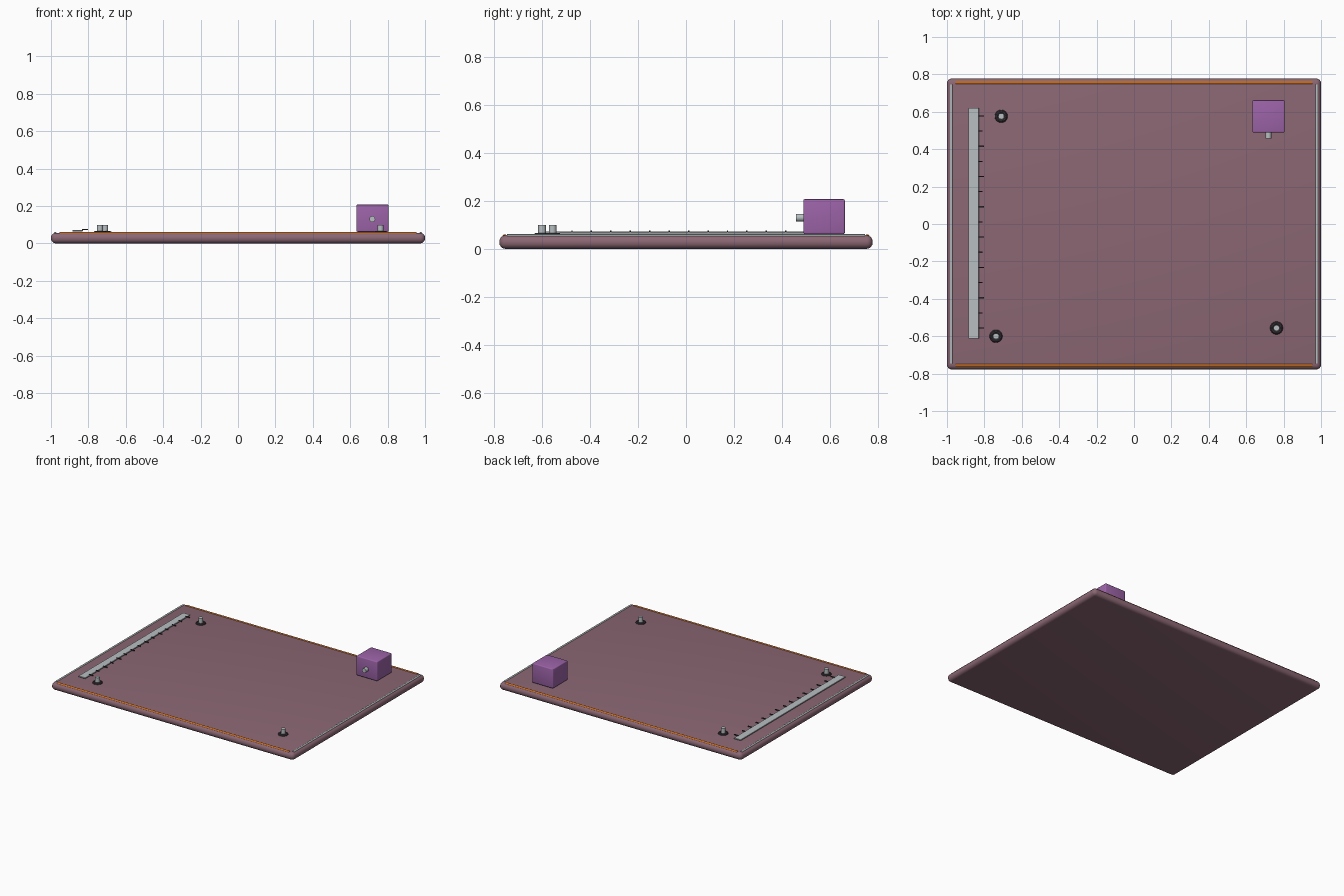
import bpy, math

if "Cube" in bpy.data.objects:
    bpy.data.objects.remove(bpy.data.objects["Cube"])


def mat(name, rgb):
    """Flat material from sRGB 0-255 values."""
    m = bpy.data.materials.new(name)
    m.diffuse_color = [((c / 255 + 0.055) / 1.055) ** 2.4 for c in rgb] + [1.0]
    m.use_nodes = True
    m.node_tree.nodes["Principled BSDF"].inputs["Base Color"].default_value = m.diffuse_color
    return m


MAUVE = mat("mauve board", (139, 103, 115))
PURPLE = mat("purple box", (156, 99, 168))
SILVER = mat("silver metal", (184, 192, 194))
COPPER = mat("copper trim", (196, 108, 36))
DARK = mat("dark rubber", (62, 55, 62))


def finish(o, name, m, smooth=True):
    o.name = name
    o.data.materials.append(m)
    if smooth:
        bpy.ops.object.shade_smooth_by_angle(angle=math.radians(35))
    return o


def box(name, m, lo, hi, bevel=0.0, segments=2):
    bpy.ops.mesh.primitive_cube_add(size=1, location=[(a + b) / 2 for a, b in zip(lo, hi)])
    o = bpy.context.object
    o.scale = [b - a for a, b in zip(lo, hi)]
    bpy.ops.object.transform_apply(location=False, rotation=False, scale=True)
    if bevel:
        mod = o.modifiers.new("bevel", 'BEVEL')
        mod.width, mod.segments = bevel, segments
        bpy.ops.object.modifier_apply(modifier=mod.name)
    return finish(o, name, m, bool(bevel))


def rod(name, m, centre, radius, length, rot=(0, 0, 0), verts=24):
    bpy.ops.mesh.primitive_cylinder_add(vertices=verts, radius=radius, depth=length,
                                        location=centre, rotation=rot)
    return finish(bpy.context.object, name, m)


# Board with rounded rim
box("board", MAUVE, (-1, -0.778, 0), (1, 0.778, 0.056), 0.026, 5)

# Edge trims: copper front and back, silver left and right
for s, side in ((-1, "front"), (1, "back")):
    rod("trim_" + side, COPPER, (0, s * 0.755, 0.05), 0.01, 1.91, (0, math.pi / 2, 0), 16)
for s, side in ((-1, "left"), (1, "right")):
    rod("trim_" + side, SILVER, (s * 0.977, 0, 0.054), 0.007, 1.49, (math.pi / 2, 0, 0), 16)

# Ruler with tick marks on its inner edge
box("ruler", SILVER, (-0.885, -0.613, 0.064), (-0.83, 0.62, 0.072), 0.001, 1)
for i in range(15):
    y = 0.578 - i * 0.081
    end = -0.802 if i % 2 == 0 else -0.81
    box("ruler_tick", DARK, (-0.835, y - 0.003, 0.071), (end, y + 0.003, 0.077))

# Three pins standing in dark rings
for x, y in ((-0.71, 0.576), (-0.738, -0.6), (0.762, -0.556)):
    bpy.ops.mesh.primitive_torus_add(major_radius=0.024, minor_radius=0.0105,
                                     major_segments=32, minor_segments=10,
                                     location=(x, y, 0.056))
    finish(bpy.context.object, "pin_ring", DARK)
    rod("pin", SILVER, (x, y, 0.0765), 0.016, 0.045)

# Box with a small knob on its front
box("corner_box", PURPLE, (0.633, 0.489, 0.062), (0.805, 0.662, 0.207), 0.006, 3)
rod("box_knob", SILVER, (0.718, 0.478, 0.13), 0.016, 0.04, (math.pi / 2, 0, 0))
